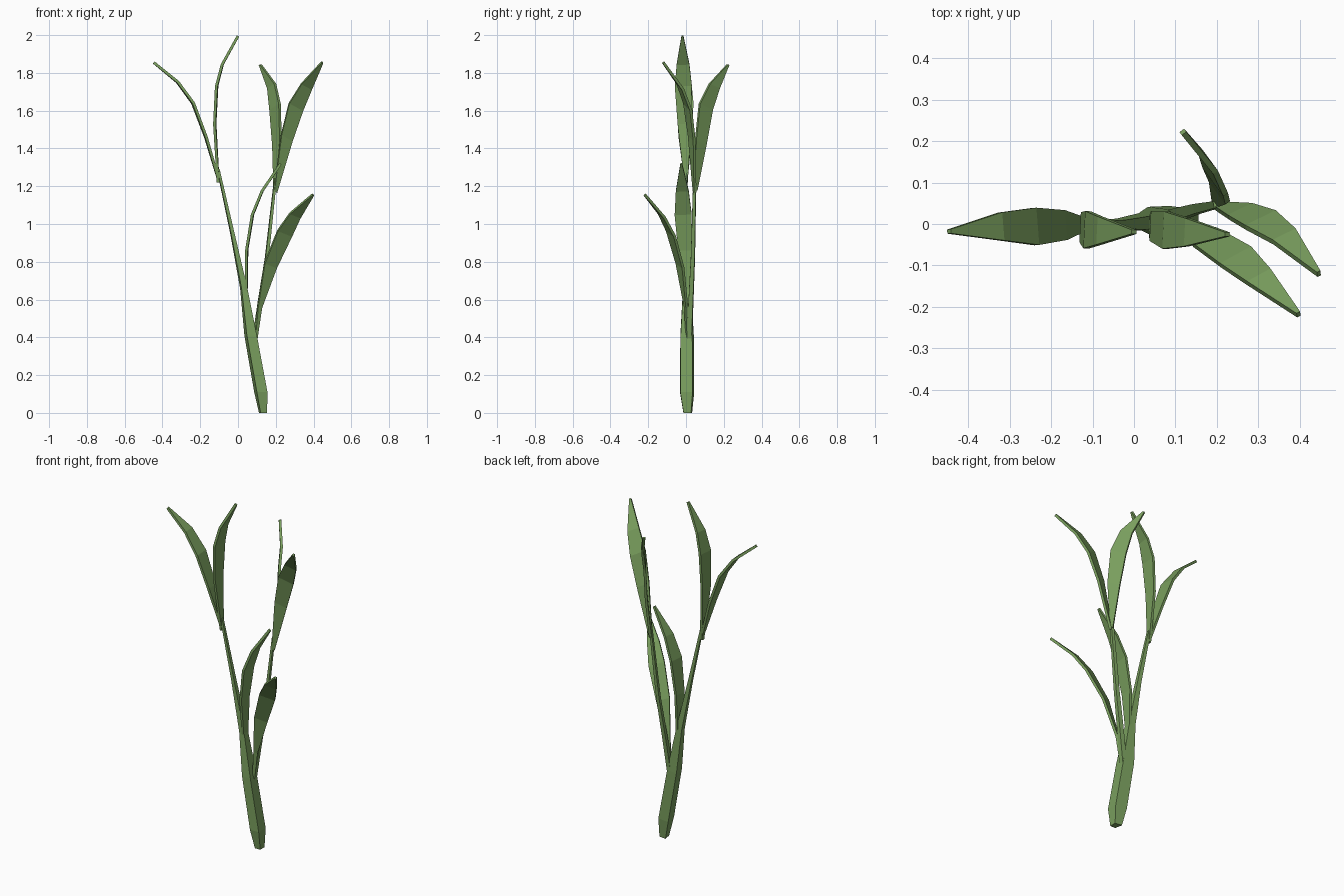
import bpy
from mathutils import Vector

green = bpy.data.materials.new("leaf_green")
green.diffuse_color = (0.19, 0.34, 0.11, 1)


def loft(name, rings):
    """Join four-sided rings into a closed flat-faced tube."""
    verts = [v for r in rings for v in r]
    n = len(rings)
    faces = [(0, 1, 2, 3), tuple(4 * n - 4 + k for k in (3, 2, 1, 0))]
    for i in range(n - 1):
        for k in range(4):
            a, b = 4 * i + k, 4 * i + (k + 1) % 4
            faces.append((a, a + 4, b + 4, b))
    me = bpy.data.meshes.new(name)
    me.from_pydata(verts, [], faces)
    me.validate()
    me.materials.append(green)
    ob = bpy.data.objects.new(name, me)
    bpy.context.collection.objects.link(ob)
    return ob


def stem(name, path):
    # slightly skewed square section, flat horizontal rings
    section = [(-0.55, -1), (1, -0.95), (1, 0.85), (-0.95, 1.1)]
    loft(name, [[Vector((x + sx * r, y + sy * r, z)) for sx, sy in section]
                for x, y, z, r in path])


def leaf(name, across, path, half_widths=(0.009, 0.036, 0.045, 0.034, 0.005)):
    # thin bent blade, its width running along 'across'
    pts = [Vector(p) for p in path]
    w0 = Vector(across).normalized()
    rings = []
    for i, p in enumerate(pts):
        t = (pts[min(i + 1, len(pts) - 1)] - pts[max(i - 1, 0)]).normalized()
        n = t.cross(w0).normalized() * 0.007
        w = w0 * half_widths[i]
        rings.append([p - w - n, p + w - n, p + w + n, p - w + n])
    loft(name, rings)


# stems
stem("main_stem", [(0.132, 0.008, 0, 0.022), (0.12, 0.004, 0.11, 0.036),
                   (0.066, 0.004, 0.41, 0.034), (0.03, 0.004, 0.66, 0.02),
                   (-0.03, 0.0, 0.95, 0.012), (-0.105, -0.002, 1.29, 0.008)])
stem("side_stem", [(0.08, 0.015, 0.33, 0.014), (0.115, 0.025, 0.58, 0.013),
                   (0.152, 0.036, 0.82, 0.011), (0.198, 0.046, 1.24, 0.008)])

# upper pair on the main stem
leaf("upper_left_leaf", (0.08, -1, 0),
     [(-0.105, 0, 1.24), (-0.17, -0.003, 1.46), (-0.238, -0.006, 1.64),
      (-0.32, -0.006, 1.752), (-0.446, -0.018, 1.855)])
leaf("upper_middle_leaf", (0.05, 1, 0.05),
     [(-0.105, 0, 1.22), (-0.123, -0.008, 1.53), (-0.113, -0.014, 1.73),
      (-0.083, -0.016, 1.845), (0.0, -0.019, 1.995)])

# upper pair on the side stem
leaf("upper_back_leaf", (0.55, -0.75, 0.36),
     [(0.198, 0.05, 1.18), (0.206, 0.078, 1.43), (0.196, 0.105, 1.62),
      (0.178, 0.15, 1.73), (0.118, 0.222, 1.843)])
leaf("upper_right_leaf", (0.81, 0.4, -0.42),
     [(0.198, 0.045, 1.17), (0.258, 0.03, 1.455), (0.307, 0.009, 1.62),
      (0.363, -0.03, 1.728), (0.446, -0.12, 1.855)])

# lower pair
leaf("lower_middle_leaf", (0.05, 1, 0.05),
     [(0.042, 0.008, 0.52), (0.046, -0.005, 0.86), (0.077, -0.015, 1.05),
      (0.128, -0.02, 1.175), (0.225, -0.025, 1.318)])
leaf("lower_right_leaf", (0.82, 0.45, -0.33),
     [(0.092, 0.01, 0.37), (0.115, 0.0, 0.56), (0.172, -0.032, 0.78),
      (0.247, -0.08, 0.95), (0.302, -0.128, 1.045), (0.397, -0.218, 1.155)],
     (0.006, 0.012, 0.038, 0.045, 0.034, 0.005))
